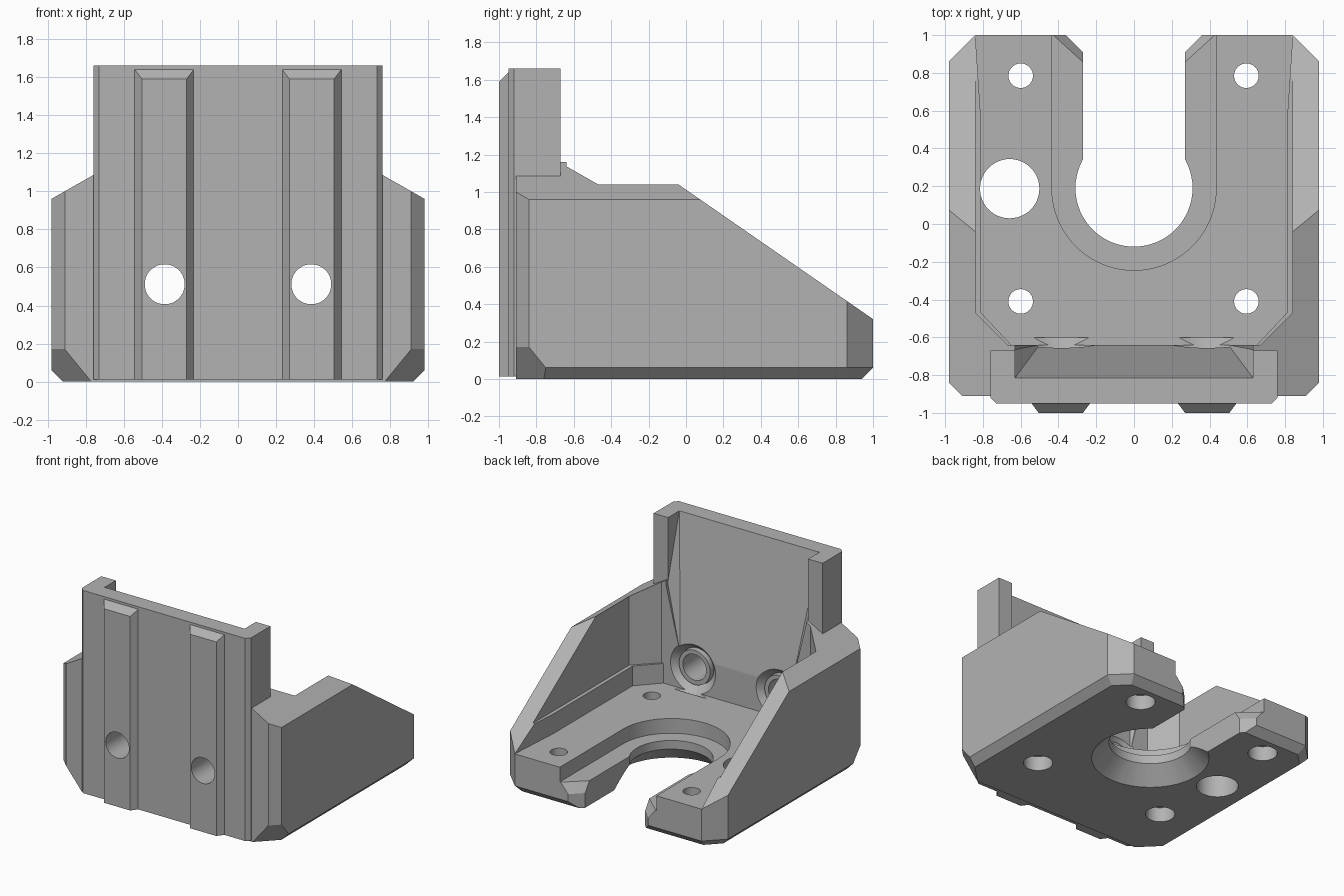
import bpy, bmesh, math
from mathutils import Vector

if "Cube" in bpy.data.objects:
    bpy.data.objects.remove(bpy.data.objects["Cube"])

mat = bpy.data.materials.new("grey_plastic")
mat.diffuse_color = (0.45, 0.45, 0.45, 1)
mat.use_nodes = True
mat.node_tree.nodes["Principled BSDF"].inputs["Base Color"].default_value = mat.diffuse_color


def finish(name, bm):
    bmesh.ops.recalc_face_normals(bm, faces=bm.faces)
    me = bpy.data.meshes.new(name)
    bm.to_mesh(me)
    bm.free()
    me.materials.append(mat)
    ob = bpy.data.objects.new(name, me)
    bpy.context.collection.objects.link(ob)
    return ob


def prism(name, pts, z0, z1):
    """Extrude an XY outline from z0 to z1."""
    bm = bmesh.new()
    f = bm.faces.new([bm.verts.new((x, y, z0)) for x, y in pts])
    r = bmesh.ops.extrude_face_region(bm, geom=[f])
    vs = [v for v in r["geom"] if isinstance(v, bmesh.types.BMVert)]
    bmesh.ops.translate(bm, verts=vs, vec=(0, 0, z1 - z0))
    return finish(name, bm)


def hull(name, pts):
    bm = bmesh.new()
    for p in pts:
        bm.verts.new(p)
    bmesh.ops.convex_hull(bm, input=bm.verts)
    return finish(name, bm)


def rod(name, c, r0, r1, length, axis="Z", n=48):
    """Cylinder or cone starting at c and running along +axis."""
    d = Vector((0, 0, 1)) if axis == "Z" else Vector((0, 1, 0))
    u = Vector((1, 0, 0))
    v = d.cross(u)
    pts = []
    for k, r in ((0, r0), (length, r1)):
        for i in range(n):
            a = math.tau * i / n
            pts.append(Vector(c) + d * k + (u * math.cos(a) + v * math.sin(a)) * r)
    return hull(name, pts)


def boolean(target, tool, op="DIFFERENCE"):
    m = target.modifiers.new("bool", "BOOLEAN")
    m.operation, m.solver, m.object = op, "EXACT", tool
    bpy.context.view_layer.objects.active = target
    bpy.ops.object.modifier_apply(modifier=m.name)
    bpy.data.objects.remove(tool)


def mirrored(half):
    return half + [(-x, y) for x, y in reversed(half)]


# Main body: a block trimmed by planes  n.p <= d
bm = bmesh.new()
bmesh.ops.create_cube(bm, size=1)
for v in bm.verts:
    v.co = (v.co.x * 1.96, -0.91 if v.co.y < 0 else 1, 0 if v.co.z < 0 else 1.7)
planes = [((0, 0.692, 1), 1.012), ((0, 1, -1), 0.94)]
for s in (-1, 1):
    planes += [((s * 0.57, 0, 1), 1.519), ((s, 1, 0), 1.84), ((s, -1, 0), 1.82),
               ((s, 0, -1), 0.92), ((s, 1, -1.41), 1.755), ((s, -1, -0.82), 1.68)]
for n, d in planes:
    n = Vector(n)
    bmesh.ops.bisect_plane(bm, geom=bm.verts[:] + bm.edges[:] + bm.faces[:],
                           plane_co=n * (d / n.length_squared), plane_no=n, clear_outer=True)
    bmesh.ops.holes_fill(bm, edges=[e for e in bm.edges if e.is_boundary], sides=0)
body = finish("mount_bracket", bm)

# Inner pocket: wide above, slightly narrower near the floor
boolean(body, prism("pocket_low", mirrored(
    [(0.85, 1.1), (0.84, 1.0), (0.81, 0.55), (0.81, -0.47), (0.65, -0.64)]), 0.32, 0.5))
boolean(body, prism("pocket_high", mirrored(
    [(0.84, 1.1), (0.84, -0.47), (0.67, -0.64)]), 0.48, 2))

# Upright front plate with eased front corners
plate = prism("front_plate", mirrored([(0.76, -0.67), (0.76, -0.92), (0.73, -0.95)]), 0.012, 1.66)
boolean(body, plate, "UNION")

# Leaning hollow on the back of the plate
boolean(body, hull("plate_hollow", [(s * x, y, z) for s in (-1, 1) for x, y, z in (
    (0.63, -0.815, 1.665), (0.63, -0.665, 1.13), (0.5, -0.64, 0.6),
    (0.63, -0.5, 1.13), (0.63, -0.5, 1.665), (0.5, -0.5, 0.6))]))

# Two dovetail rails on the front
for s in (-1, 1):
    rail = hull("rail", [(s * x, y, z) for x0, x1, y, z1 in (
        (0.225, 0.55, -0.94, 1.65), (0.27, 0.505, -1.0, 1.59))
        for x in (x0, x1) for z in (0.012, z1)])
    boolean(body, rail, "UNION")

# Bolt holes through the plate, with a dished seat and raised ring inside
for s in (-1, 1):
    x = s * 0.385
    boolean(body, rod("seat_dish", (x, -0.70, 0.51), 0.145, 0.24, 0.10, "Y"))
    boolean(body, rod("seat_ring", (x, -0.72, 0.51), 0.145, 0.14, 0.06, "Y"), "UNION")
    boolean(body, rod("bolt_hole", (x, -1.1, 0.512), 0.105, 0.105, 0.6, "Y"))

# Open slot, round opening, stepped recess and flared underside
boolean(body, prism("slot", mirrored([(0.36, 1.1), (0.36, 1.0), (0.27, 0.91), (0.27, 0.19)]), -0.1, 1))
boolean(body, rod("round_opening", (0, 0.19, -0.1), 0.31, 0.31, 1, n=64))
arc = [(0.435 * math.cos(a), 0.19 - 0.435 * math.sin(a))
       for a in [math.pi * i / 40 for i in range(41)]]
boolean(body, prism("recess", [(0.435, 1.1)] + arc + [(-0.435, 1.1)], 0.2, 1))
boolean(body, rod("flare", (0, 0.19, -0.01), 0.45, 0.31, 0.14, n=64))

# Sloped lead-in at the slot mouth
for s in (-1, 1):
    boolean(body, hull("lead_in", [(s * x, y, z) for x, y, z in (
        (0.435, 1.0, 0.21), (0.27, 0.85, 0.21), (0.36, 1.0, 0.12), (0.27, 0.91, 0.12),
        (0.2, 1.1, 0.21), (0.2, 1.1, 0.12), (0.435, 1.1, 0.21), (0.36, 1.1, 0.12))]))

# Screw holes with counterbores underneath, and one wire hole
for x in (-0.6, 0.595):
    for y in (-0.41, 0.785):
        boolean(body, rod("screw_hole", (x, y, -0.1), 0.065, 0.065, 0.6))
        boolean(body, rod("counterbore", (x, y, -0.1), 0.11, 0.11, 0.22))
boolean(body, rod("wire_hole", (-0.658, 0.187, -0.1), 0.157, 0.157, 1))

bpy.ops.object.select_all(action="DESELECT")
body.select_set(True)
bpy.context.view_layer.objects.active = body
bpy.ops.object.shade_smooth_by_angle(angle=math.radians(20))
